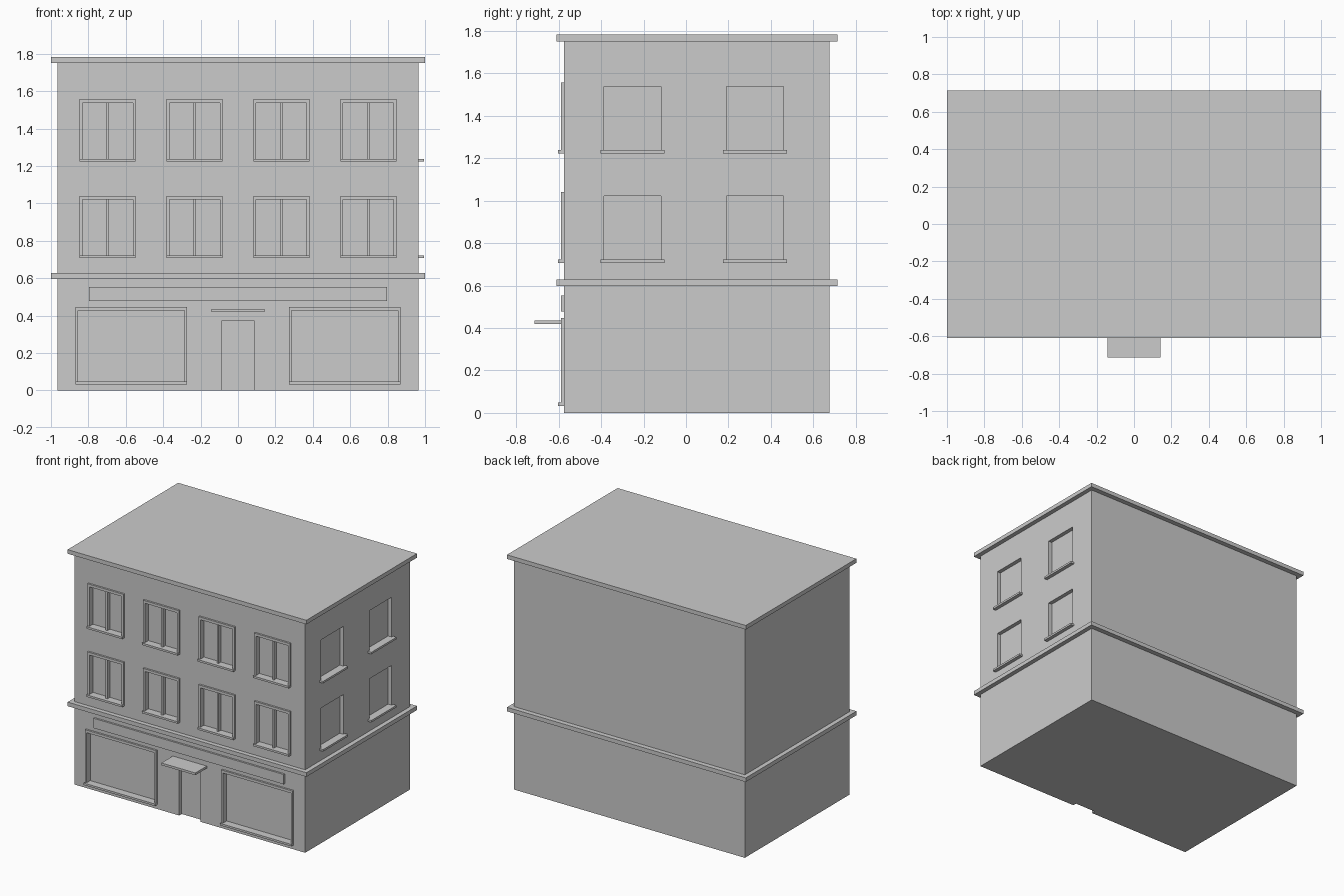
import bpy
import bmesh

# Remove the default cube
cube = bpy.data.objects.get("Cube")
if cube:
    bpy.data.objects.remove(cube, do_unlink=True)

# Single plaster material
GREY = (0.6, 0.6, 0.6, 1.0)
plaster = bpy.data.materials.new("light_grey_plaster")
plaster.use_nodes = True
plaster.diffuse_color = GREY
shader = plaster.node_tree.nodes["Principled BSDF"]
shader.inputs["Base Color"].default_value = GREY

# Main dimensions
WALL_X = 0.966
FRONT, BACK = -0.576, 0.676
RECESS = 0.03
PROUD, SILL_PROUD = 0.014, 0.028
SILL_H = 0.015


def boxes(name, spans):
    """One object made of boxes, each given as (x0, x1, y0, y1, z0, z1)."""
    bm = bmesh.new()
    for x0, x1, y0, y1, z0, z1 in spans:
        for v in bmesh.ops.create_cube(bm, size=1)["verts"]:
            v.co.x = x1 if v.co.x > 0 else x0
            v.co.y = y1 if v.co.y > 0 else y0
            v.co.z = z1 if v.co.z > 0 else z0
    mesh = bpy.data.meshes.new(name)
    bm.to_mesh(mesh)
    bm.free()
    mesh.materials.append(plaster)
    obj = bpy.data.objects.new(name, mesh)
    bpy.context.collection.objects.link(obj)
    return obj


cutters = []


def front_window(name, x, half, z0, z1, mullion):
    """Recessed front opening with a raised frame, a sill and an optional mullion."""
    inner = half - 0.015
    sill_top, head = z0 + SILL_H, z1 - 0.02
    cutters.append((x - inner, x + inner, FRONT - 0.1, FRONT + RECESS, sill_top, head))
    y0 = FRONT - PROUD
    boxes(name + "_frame", [
        (x - half, x - inner, y0, FRONT, sill_top, z1),
        (x + inner, x + half, y0, FRONT, sill_top, z1),
        (x - inner, x + inner, y0, FRONT, head, z1)])
    boxes(name + "_sill", [
        (x - half, x + half, FRONT - SILL_PROUD, FRONT, z0, sill_top)])
    if mullion:
        boxes(name + "_mullion", [
            (x - 0.007, x + 0.007, FRONT, FRONT + RECESS, sill_top, head)])


def side_window(name, y, z0):
    """Plain recessed opening with a sill on the side wall."""
    cutters.append((WALL_X - RECESS, WALL_X + 0.1, y - 0.134, y + 0.134,
                    z0 + SILL_H, z0 + 0.316))
    boxes(name + "_sill", [
        (WALL_X, WALL_X + SILL_PROUD, y - 0.15, y + 0.15, z0, z0 + SILL_H)])


# Upper floor windows
for floor, z in (("lower", 0.707), ("upper", 1.223)):
    for i in range(4):
        front_window(f"{floor}_window_{i + 1}", (i - 1.5) * 0.465, 0.15,
                     z, z + 0.334, True)
    for i, y in enumerate((-0.252, 0.325)):
        side_window(f"{floor}_side_window_{i + 1}", y, z)

# Shop windows either side of the door
for side, x in (("right", -0.571), ("left", 0.571)):
    front_window(f"{side}_shop_window", x, 0.299, 0.033, 0.447, False)

# Door recess
cutters.append((-0.089, 0.089, FRONT - 0.1, FRONT + RECESS, -0.1, 0.372))

# Walls with all openings cut out
walls = boxes("walls", [(-WALL_X, WALL_X, FRONT, BACK, 0, 1.751)])
cutter = boxes("opening_cutter", cutters)
cutter.hide_render = True
cut = walls.modifiers.new("openings", 'BOOLEAN')
cut.operation = 'DIFFERENCE'
cut.solver = 'EXACT'
cut.object = cutter
bpy.context.view_layer.objects.active = walls
bpy.ops.object.modifier_apply(modifier=cut.name)
bpy.data.objects.remove(cutter, do_unlink=True)

# Roof slab and string course overhang the walls all round
for name, z0, z1 in (("roof_slab", 1.751, 1.782), ("string_course", 0.597, 0.628)):
    boxes(name, [(-1, 1, FRONT - 0.034, BACK + 0.037, z0, z1)])

# Sign board and door canopy
boxes("sign_board", [(-0.796, 0.796, FRONT - PROUD, FRONT, 0.478, 0.552)])
boxes("door_canopy", [(-0.142, 0.142, -0.713, FRONT, 0.419, 0.436)])
